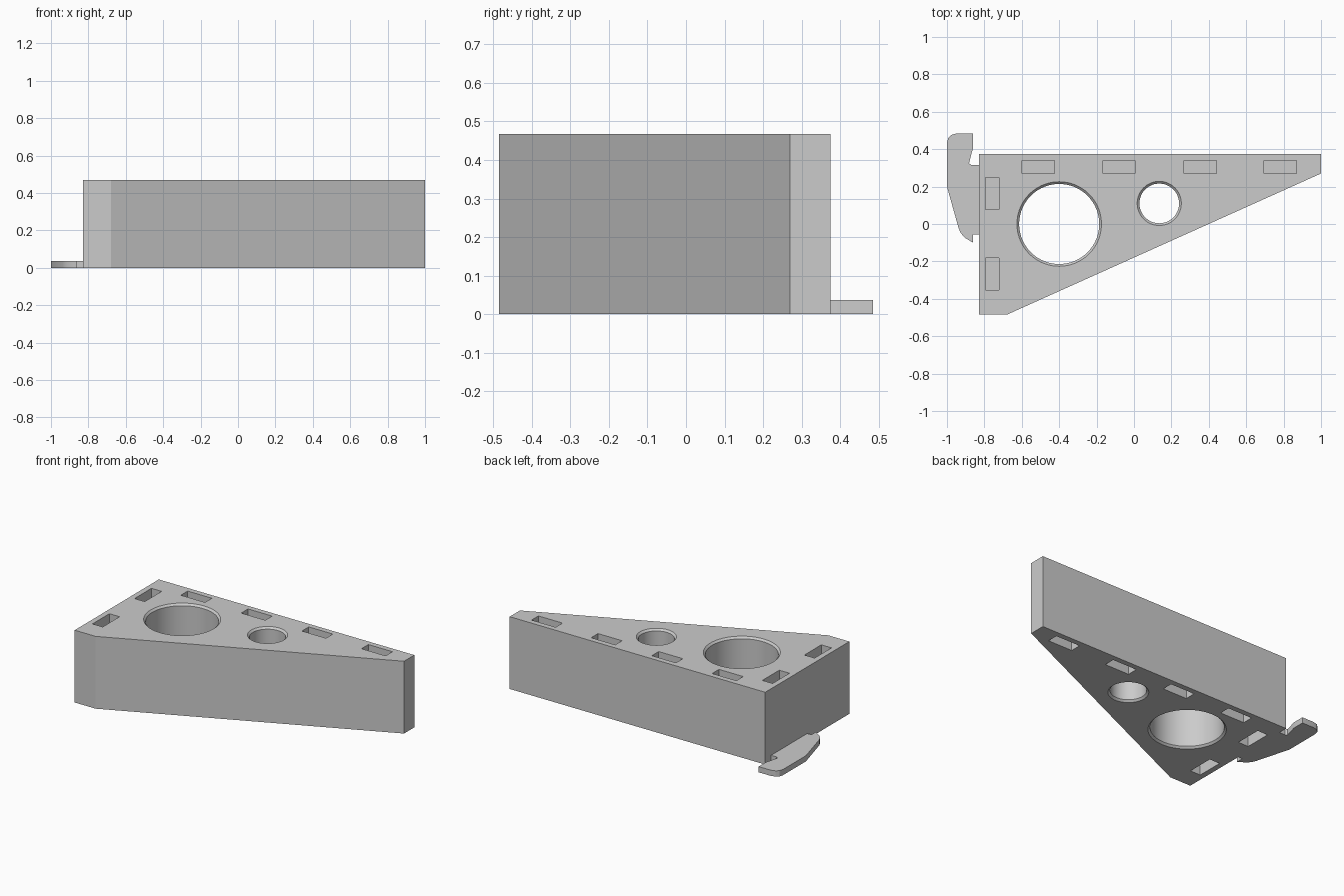
import bpy, bmesh, math

cube = bpy.data.objects.get("Cube")
if cube:
    bpy.data.objects.remove(cube, do_unlink=True)

HEIGHT = 0.468
HOOK_THICK = 0.037
POCKET = 0.1      # depth of the blind slots
CHAMFER = 0.012   # bevel on the rims of the round holes

grey = bpy.data.materials.new("plain grey")
grey.use_nodes = True
colour = (0.6, 0.6, 0.6, 1)
grey.diffuse_color = colour
bsdf = next(n for n in grey.node_tree.nodes if n.type == 'BSDF_PRINCIPLED')
bsdf.inputs["Base Color"].default_value = colour


def make_object(name, bm):
    bmesh.ops.recalc_face_normals(bm, faces=bm.faces)
    mesh = bpy.data.meshes.new(name)
    bm.to_mesh(mesh)
    bm.free()
    mesh.materials.append(grey)
    obj = bpy.data.objects.new(name, mesh)
    bpy.context.collection.objects.link(obj)
    return obj


def add_prism(bm, outline, z0, z1):
    base = bm.faces.new([bm.verts.new((x, y, z0)) for x, y in outline])
    top = bmesh.ops.extrude_face_region(bm, geom=[base])
    verts = [v for v in top["geom"] if isinstance(v, bmesh.types.BMVert)]
    bmesh.ops.translate(bm, verts=verts, vec=(0, 0, z1 - z0))


def add_slot(bm, x, y, w, d, z0, z1):
    add_prism(bm, [(x - w / 2, y - d / 2), (x + w / 2, y - d / 2),
                   (x + w / 2, y + d / 2), (x - w / 2, y + d / 2)], z0, z1)


def add_bore(bm, x, y, radius, sides=96):
    # stacked rings: straight bore with a flared rim at each end
    over = 0.02
    profile = [(radius + CHAMFER + over, -over), (radius, CHAMFER),
               (radius, HEIGHT - CHAMFER), (radius + CHAMFER + over, HEIGHT + over)]
    rings = []
    for r, z in profile:
        angles = [math.tau * i / sides for i in range(sides)]
        rings.append([bm.verts.new((x + r * math.cos(a), y + r * math.sin(a), z))
                      for a in angles])
    for low, high in zip(rings, rings[1:]):
        for i in range(sides):
            j = (i + 1) % sides
            bm.faces.new((low[i], low[j], high[j], high[i]))
    bm.faces.new(rings[0][::-1])
    bm.faces.new(rings[-1])


# wedge block
bm = bmesh.new()
add_prism(bm, [(-0.83, -0.485), (-0.68, -0.485), (1, 0.27), (1, 0.375), (-0.83, 0.375)],
          0, HEIGHT)
block = make_object("wedge_block", bm)

# cutter: two round through holes, and slots sunk into top and bottom
bm = bmesh.new()
add_bore(bm, -0.4, 0, 0.214)
add_bore(bm, 0.135, 0.11, 0.106)
for z0, z1 in ((-0.05, POCKET), (HEIGHT - POCKET, HEIGHT + 0.05)):
    for x in (-0.512, -0.08, 0.355, 0.782):
        add_slot(bm, x, 0.305, 0.173, 0.07, z0, z1)
    for y in (0.163, -0.267):
        add_slot(bm, -0.758, y, 0.073, 0.173, z0, z1)
cutter = make_object("hole_cutter", bm)
cutter.hide_render = True

cut = block.modifiers.new("holes", 'BOOLEAN')
cut.operation = 'DIFFERENCE'
cut.solver = 'EXACT'
cut.object = cutter
bpy.context.view_layer.objects.active = block
bpy.ops.object.modifier_apply(modifier=cut.name)
bpy.data.objects.remove(cutter, do_unlink=True)

# thin hook on the side
bm = bmesh.new()
add_prism(bm, [(-0.83, 0.315), (-0.87, 0.315), (-0.882, 0.325), (-0.86, 0.41),
               (-0.86, 0.485), (-0.945, 0.485), (-0.975, 0.477), (-0.993, 0.46),
               (-1, 0.435), (-1, 0.2), (-0.937, -0.025), (-0.925, -0.05),
               (-0.905, -0.073), (-0.86, -0.1), (-0.86, -0.055), (-0.83, -0.055)],
          0, HOOK_THICK)
hook = make_object("side_hook", bm)

# smooth bores, crisp edges
bpy.ops.object.select_all(action='DESELECT')
for obj in (block, hook):
    obj.select_set(True)
bpy.ops.object.shade_smooth_by_angle(angle=math.radians(20))
